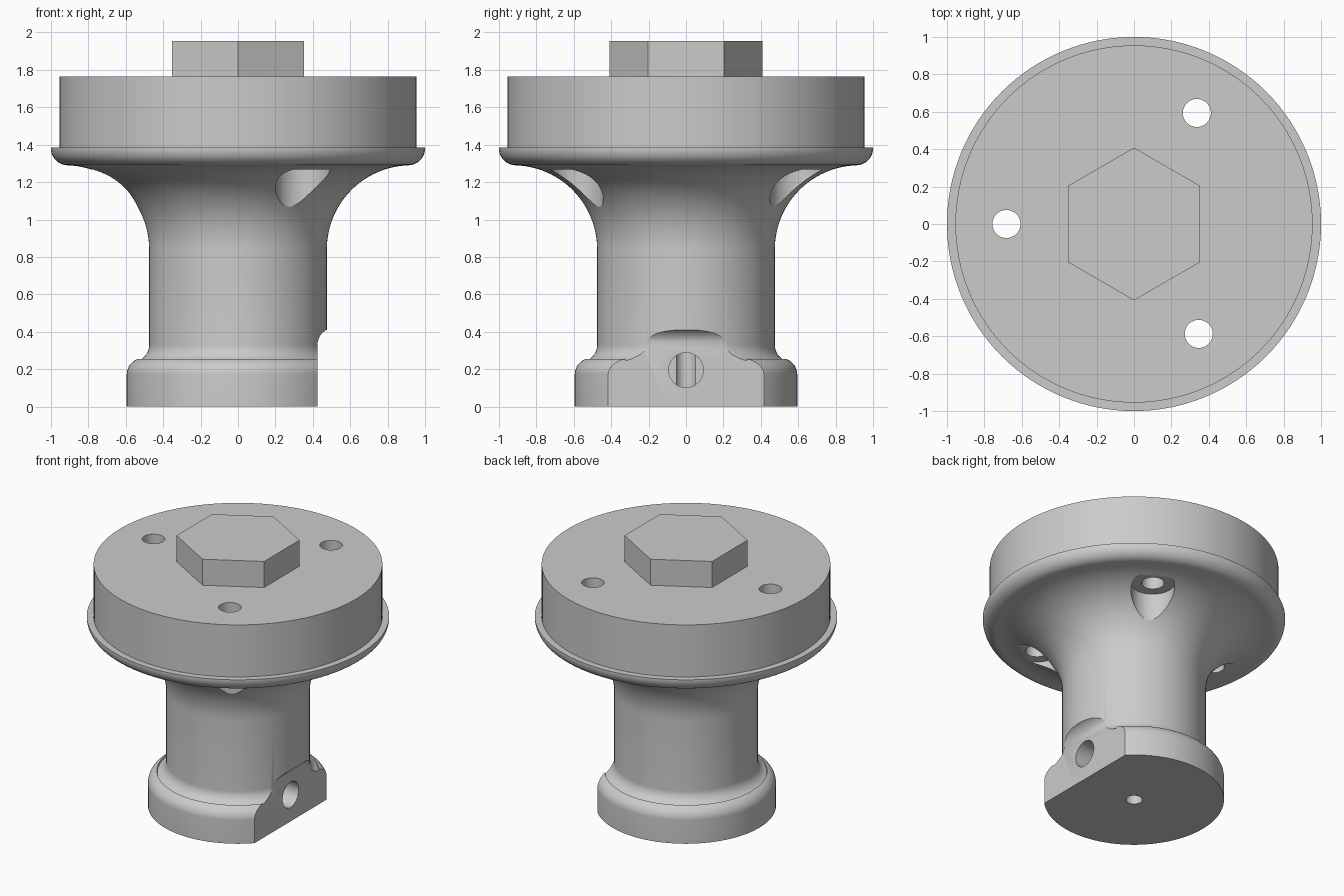
import bpy, bmesh
from math import cos, sin, radians, tau
from mathutils import Matrix, Vector

cube = bpy.data.objects.get("Cube")
if cube:
    bpy.data.objects.remove(cube, do_unlink=True)

grey = bpy.data.materials.new("machined grey")
grey.use_nodes = True
COLOR = (0.6, 0.6, 0.6, 1)
grey.diffuse_color = COLOR
grey.node_tree.nodes["Principled BSDF"].inputs["Base Color"].default_value = COLOR


def finish(name, bm):
    bmesh.ops.recalc_face_normals(bm, faces=bm.faces)
    mesh = bpy.data.meshes.new(name)
    bm.to_mesh(mesh)
    bm.free()
    mesh.materials.append(grey)
    obj = bpy.data.objects.new(name, mesh)
    bpy.context.collection.objects.link(obj)
    return obj


def arc(cx, cz, r, start, end, steps):
    angles = [radians(start + (end - start) * i / steps) for i in range(steps + 1)]
    return [(cx + r * cos(a), cz + r * sin(a)) for a in angles]


def lathe(name, profile, segments=128):
    bm = bmesh.new()
    verts = [bm.verts.new((x, 0, z)) for x, z in profile]
    edges = [bm.edges.new(pair) for pair in zip(verts, verts[1:])]
    bmesh.ops.spin(bm, geom=verts + edges, axis=(0, 0, 1), cent=(0, 0, 0),
                   angle=tau, steps=segments, use_duplicate=False)
    bmesh.ops.remove_doubles(bm, verts=bm.verts, dist=0.0001)
    return finish(name, bm)


def prism(name, radius, start, end, sides=48, turn=0):
    """Closed cylinder or prism between two points."""
    start, end = Vector(start), Vector(end)
    axis = end - start
    bm = bmesh.new()
    place = (Matrix.Translation((start + end) / 2)
             @ axis.to_track_quat('Z', 'Y').to_matrix().to_4x4()
             @ Matrix.Rotation(radians(turn), 4, 'Z'))
    bmesh.ops.create_cone(bm, cap_ends=True, segments=sides, radius1=radius,
                          radius2=radius, depth=axis.length, matrix=place)
    return finish(name, bm)


def extrude_y(name, profile, half):
    bm = bmesh.new()
    face = bm.faces.new([bm.verts.new((x, -half, z)) for x, z in profile])
    grown = bmesh.ops.extrude_face_region(bm, geom=[face])["geom"]
    bmesh.ops.translate(bm, vec=(0, 2 * half, 0),
                        verts=[g for g in grown if isinstance(g, bmesh.types.BMVert)])
    return finish(name, bm)


# Turned body: foot, neck, flared flange with rounded lip, drum
body = lathe("flanged_body",
             [(0, 0), (0.595, 0)]
             + arc(0.505, 0.17, 0.09, 0, 69.5, 10)
             + arc(0.565, 0.33, 0.09, 249.5, 180, 10)
             + arc(0.925, 0.84, 0.45, 180, 92, 28)
             + arc(0.91, 1.38, 0.09, -85, 0, 12)
             + [(1, 1.385), (0.955, 1.385), (0.955, 1.765), (0, 1.765)])

# Flat on the side of the foot, with a filleted upper end
cutters = [extrude_y("flat_cutter",
                     [(0.8, -0.1), (0.425, -0.1)]
                     + arc(0.515, 0.33, 0.09, 180, 90, 12) + [(0.8, 0.42)], 0.8)]

# Side port meeting a blind hole from the underside
cutters.append(prism("side_port_cutter", 0.093, (0.02, 0, 0.195), (0.8, 0, 0.195)))
cutters.append(prism("bottom_hole_cutter", 0.055, (0, 0, -0.1), (0, 0, 0.5)))

# Three bolt holes, each with a pocket cut into the flare below
for angle in (60.5, 180, 300.5):
    x, y = 0.682 * cos(radians(angle)), 0.682 * sin(radians(angle))
    cutters.append(prism("bolt_hole_cutter", 0.075, (x, y, 1.1), (x, y, 1.9)))
    cutters.append(prism("pocket_cutter", 0.145, (x, y, 0.6), (x, y, 1.267)))

for cutter in cutters:
    cutter.hide_render = True
    cut = body.modifiers.new(cutter.name, 'BOOLEAN')
    cut.operation = 'DIFFERENCE'
    cut.solver = 'EXACT'
    cut.object = cutter

bpy.ops.object.select_all(action='DESELECT')
bpy.context.view_layer.objects.active = body
body.select_set(True)
for name in [m.name for m in body.modifiers]:
    bpy.ops.object.modifier_apply(modifier=name)
for cutter in cutters:
    bpy.data.objects.remove(cutter, do_unlink=True)
bpy.ops.object.shade_smooth_by_angle(angle=radians(30))

# Hexagonal head on top
prism("hex_head", 0.408, (0, 0, 1.765), (0, 0, 1.955), sides=6)
